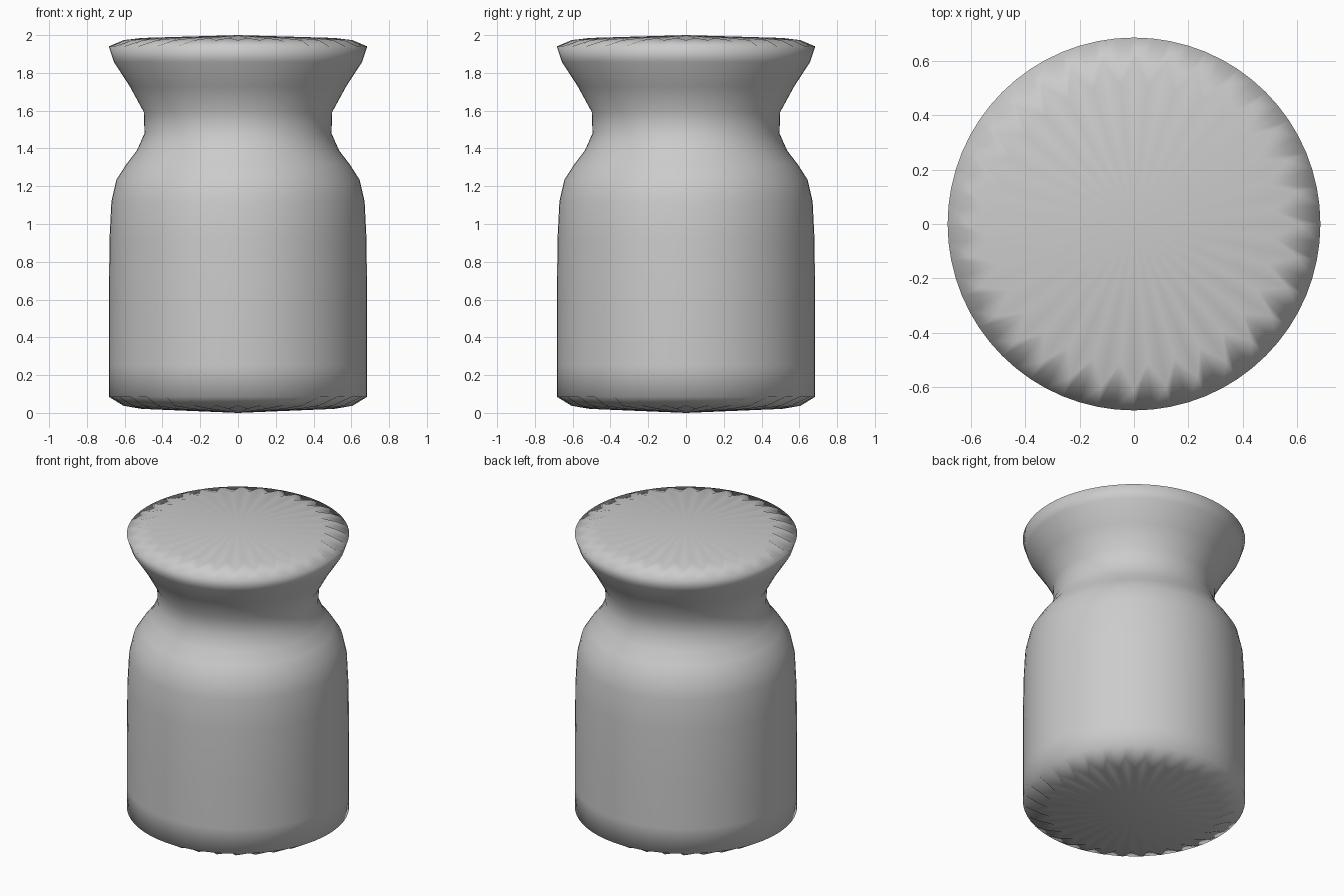
import bpy
import bmesh
from math import cos, sin, tau

default_cube = bpy.data.objects.get("Cube")
if default_cube:
    bpy.data.objects.remove(default_cube, do_unlink=True)

SIDES = 32

# Control profile from base to rim: (radius, height)
PROFILE = [(0.687, 0.0), (0.687, 0.17), (0.687, 0.99), (0.66, 1.25),
           (0.53, 1.38), (0.465, 1.58), (0.688, 1.88), (0.687, 2.0)]

# Plain grey surface
grey = bpy.data.materials.new("plain_grey")
grey.use_nodes = True
colour = (0.6, 0.6, 0.6, 1.0)
grey.diffuse_color = colour
grey.node_tree.nodes["Principled BSDF"].inputs["Base Color"].default_value = colour

# Turned body with one wide cap at each end
bm = bmesh.new()
rings = [[bm.verts.new((r * cos(tau * i / SIDES), r * sin(tau * i / SIDES), z))
          for i in range(SIDES)] for r, z in PROFILE]
for low, high in zip(rings, rings[1:]):
    for i in range(SIDES):
        j = (i + 1) % SIDES
        bm.faces.new((low[i], low[j], high[j], high[i]))
bm.faces.new(rings[0][::-1])
bm.faces.new(rings[-1])
for face in bm.faces:
    face.smooth = True

mesh = bpy.data.meshes.new("jar_body")
bm.to_mesh(mesh)
bm.free()
mesh.materials.append(grey)
body = bpy.data.objects.new("jar_body", mesh)
bpy.context.collection.objects.link(body)

# One rounding pass softens the rims and gives the fluted caps
rounding = body.modifiers.new("rounding", "SUBSURF")
rounding.levels = 1
rounding.render_levels = 1
rounding.use_limit_surface = False
